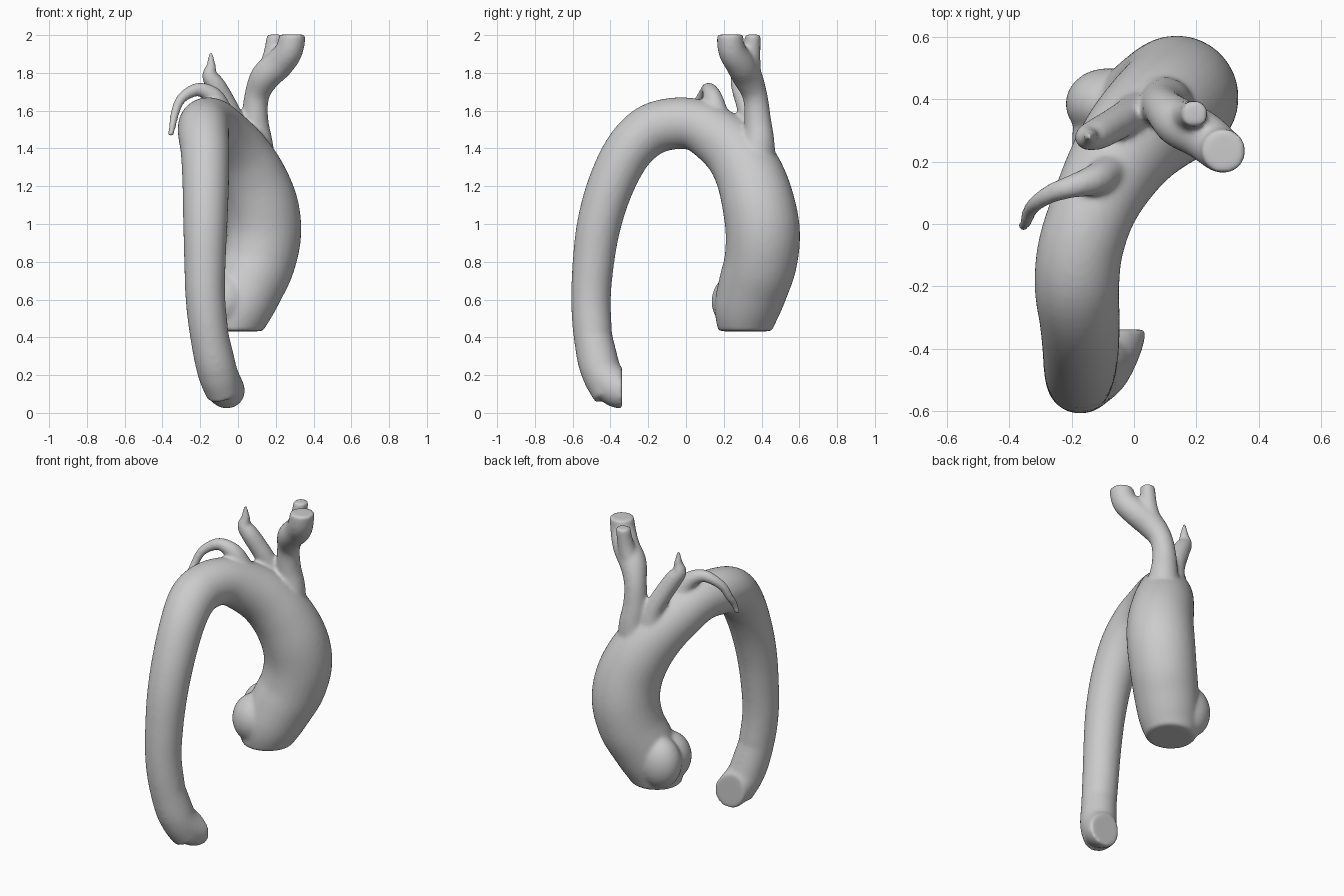
import bpy, bmesh, math
from mathutils import Vector, Matrix

if "Cube" in bpy.data.objects:
    bpy.data.objects.remove(bpy.data.objects["Cube"])

body = bmesh.new()


def add_part(bm, cut=None):
    # optional flat cut (point, outward normal), capped, then merged into body
    if cut:
        res = bmesh.ops.bisect_plane(bm, geom=bm.verts[:] + bm.edges[:] + bm.faces[:],
                                     plane_co=cut[0], plane_no=cut[1], clear_outer=True)
        edges = [e for e in res['geom_cut'] if isinstance(e, bmesh.types.BMEdge)]
        bmesh.ops.holes_fill(bm, edges=edges, sides=0)
    bmesh.ops.recalc_face_normals(bm, faces=bm.faces[:])
    me = bpy.data.meshes.new("part")
    bm.to_mesh(me)
    bm.free()
    body.from_mesh(me)
    bpy.data.meshes.remove(me)


def catmull(pts, steps=5):
    p = [Vector(q) for q in pts]
    p = [p[0] * 2 - p[1]] + p + [p[-1] * 2 - p[-2]]
    out = []
    for a, b, c, d in zip(p, p[1:], p[2:], p[3:]):
        for i in range(steps):
            t = i / steps
            out.append(0.5 * (2 * b + (c - a) * t + (2 * a - 5 * b + 4 * c - d) * t * t
                              + (3 * b - a - 3 * c + d) * t ** 3))
    return out + [p[-2]]


def tube(pts, cut=None, sides=32):
    # closed tube through (x, y, z, radius) points
    path = catmull(pts)
    bm = bmesh.new()
    rings, side, last = [], None, None
    for i, q in enumerate(path):
        tan = (path[min(i + 1, len(path) - 1)].xyz - path[max(i - 1, 0)].xyz).normalized()
        side = tan.orthogonal().normalized() if side is None else last.rotation_difference(tan) @ side
        last, up = tan, tan.cross(side)
        ring = []
        for k in range(sides):
            a = math.tau * k / sides
            ring.append(bm.verts.new(q.xyz + q.w * (side * math.cos(a) + up * math.sin(a))))
        rings.append(ring)
    for r, s in zip(rings, rings[1:]):
        for k in range(sides):
            j = (k + 1) % sides
            bm.faces.new((r[k], r[j], s[j], s[k]))
    bm.faces.new(rings[0])
    bm.faces.new(rings[-1])
    add_part(bm, cut)


def bulge(loc, size, cut):
    bm = bmesh.new()
    bmesh.ops.create_uvsphere(bm, u_segments=32, v_segments=20, radius=1,
                              matrix=Matrix.Translation(loc) @ Matrix.Diagonal((*size, 1)))
    add_part(bm, cut)


root_cut = ((0, 0, 0.432), (0, 0, -1))
top_cut = ((0, 0, 2.003), (0, 0, 1))

# lower end of the descending vessel, cut flat
low = [(-.11, -.45, .22, .105), (-.15, -.492, .4, .102), (-.172, -.503, .6, .105)]
tube([(-.04, -.28, .12, .085), (-.065, -.36, .125, .10)] + low + [(-.175, -.49, .8, .104)],
     ((0, -.338, 0), (0, 1, 0)))
tube([(-.075, -.40, .095, .09)] + low[:2], ((0, -.338, 0), (0, 1, 0)))

# descending vessel, arch and ascending vessel down to the root
tube(low[1:] + [(-.175, -.49, .8, .11), (-.173, -.46, 1.0, .117), (-.171, -.40, 1.2, .123),
      (-.174, -.31, 1.38, .129), (-.183, -.2, 1.49, .136), (-.172, -.08, 1.53, .137),
      (-.13, .05, 1.525, .138), (-.07, .17, 1.46, .152), (0, .27, 1.37, .168),
      (.07, .34, 1.25, .182), (.125, .385, 1.1, .193), (.138, .407, .95, .197), (.11, .395, .8, .193),
      (.06, .36, .68, .187), (.01, .325, .56, .175), (-.02, .31, .46, .15), (-.04, .3, .36, .11)], root_cut)

# root bulges
bulge((-.085, .385, .60), (.135, .115, .16), root_cut)
bulge((-.065, .27, .59), (.135, .135, .15), root_cut)
bulge((.03, .38, .57), (.125, .12, .13), root_cut)

# first branch with a forked end
tube([(.09, .36, 1.3, .12), (.1, .385, 1.43, .085), (.09, .38, 1.55, .071), (.1, .365, 1.68, .066),
      (.145, .325, 1.78, .079), (.22, .285, 1.85, .078), (.275, .24, 1.93, .073), (.295, .232, 2.06, .068)], top_cut)
tube([(.14, .34, 1.76, .06), (.175, .345, 1.87, .05), (.19, .352, 1.96, .044), (.2, .355, 2.05, .044)], top_cut)

# second branch with a pointed tip
tube([(.02, .34, 1.38, .10), (-.015, .345, 1.53, .06), (-.06, .32, 1.63, .055), (-.115, .29, 1.73, .052),
      (-.15, .278, 1.785, .042), (-.142, .28, 1.84, .026), (-.145, .28, 1.91, .011)])

# third branch curling over and down
tube([(-.07, .17, 1.48, .10), (-.09, .16, 1.6, .06), (-.13, .14, 1.675, .05), (-.2, .12, 1.712, .038),
      (-.26, .1, 1.695, .032), (-.31, .07, 1.65, .027), (-.335, .04, 1.58, .024),
      (-.345, .01, 1.53, .021), (-.357, -.01, 1.465, .016)])

# fuse everything into one smooth surface
mesh = bpy.data.meshes.new("aorta")
body.to_mesh(mesh)
body.free()
aorta = bpy.data.objects.new("aorta", mesh)
bpy.context.collection.objects.link(aorta)
bpy.context.view_layer.objects.active = aorta
aorta.select_set(True)
fuse = aorta.modifiers.new("fuse", 'REMESH')
fuse.mode = 'VOXEL'
fuse.voxel_size = 0.01
fuse.use_smooth_shade = True
soft = aorta.modifiers.new("soften", 'SMOOTH')
soft.factor = 0.5
soft.iterations = 14
for name in ("fuse", "soften"):
    bpy.ops.object.modifier_apply(modifier=name)
bpy.ops.object.shade_smooth()
